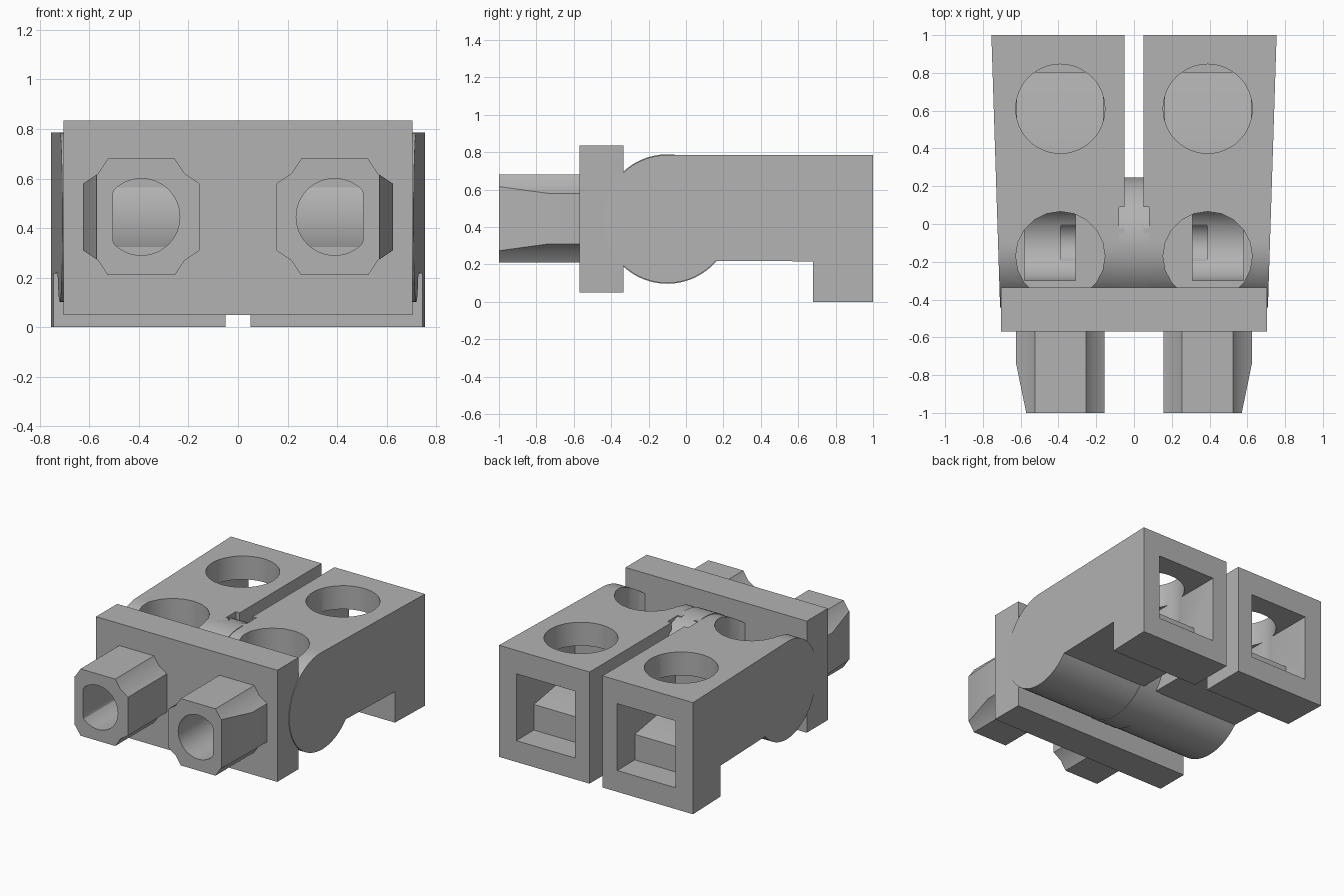
import bpy, bmesh, math

cube = bpy.data.objects.get("Cube")
if cube:
    bpy.data.objects.remove(cube, do_unlink=True)

grey = bpy.data.materials.new("plain_grey")
grey.use_nodes = True
colour = (0.45, 0.45, 0.45, 1)
grey.diffuse_color = colour
grey.node_tree.nodes["Principled BSDF"].inputs["Base Color"].default_value = colour


def place(axis, t, p, q):
    return {"x": (t, p, q), "y": (p, t, q), "z": (p, q, t)}[axis]


def prism(name, points, axis, start, end):
    """Extrude a closed outline along an axis."""
    bm = bmesh.new()
    a = [bm.verts.new(place(axis, start, *p)) for p in points]
    b = [bm.verts.new(place(axis, end, *p)) for p in points]
    bm.faces.new(a)
    bm.faces.new(b[::-1])
    n = len(points)
    for i in range(n):
        j = (i + 1) % n
        bm.faces.new((a[i], b[i], b[j], a[j]))
    bmesh.ops.recalc_face_normals(bm, faces=bm.faces)
    mesh = bpy.data.meshes.new(name)
    bm.to_mesh(mesh)
    bm.free()
    mesh.materials.append(grey)
    obj = bpy.data.objects.new(name, mesh)
    bpy.context.collection.objects.link(obj)
    return obj


def rect(p0, p1, q0, q1):
    return [(p0, q0), (p1, q0), (p1, q1), (p0, q1)]


def arc(p, q, r, first=0, last=360, steps=48):
    count = steps if last - first >= 360 else steps + 1
    angles = [math.radians(first + (last - first) * i / steps) for i in range(count)]
    return [(p + r * math.cos(t), q + r * math.sin(t)) for t in angles]


def activate(obj):
    bpy.ops.object.select_all(action="DESELECT")
    obj.select_set(True)
    bpy.context.view_layer.objects.active = obj


def cut(obj, *args):
    """Subtract a prism and discard the cutter."""
    cutter = prism("cutter", *args)
    cutter.hide_render = True
    mod = obj.modifiers.new("cut", "BOOLEAN")
    mod.operation = "DIFFERENCE"
    mod.solver = "EXACT"
    mod.object = cutter
    activate(obj)
    bpy.ops.object.modifier_apply(modifier=mod.name)
    bpy.data.objects.remove(cutter, do_unlink=True)


def finish(obj, mirror=True):
    activate(obj)
    if mirror:
        mod = obj.modifiers.new("mirror", "MIRROR")
        mod.use_mirror_merge = False
        bpy.ops.object.modifier_apply(modifier=mod.name)
    bpy.ops.object.shade_smooth_by_angle(angle=math.radians(25))


MID, HINGE_Y, HINGE_Z, HINGE_R = 0.39, -0.1, 0.443, 0.342


def bore(side):
    """Prong bore outline, with a flat on the outer side."""
    return [(side * (MID + min(p, 0.115)), q) for p, q in arc(0, 0.445, 0.155)]


# Housing blocks: rounded front, foot at the back, tapered outer wall
outline = arc(HINGE_Y, HINGE_Z, HINGE_R, 90, 319)
outline += [(0.68, 0.217), (0.68, 0), (1, 0), (1, 0.785)]
blocks = prism("housing_blocks", outline, "x", 0.05, 0.8)
for v in blocks.data.vertices:
    if v.co.x > 0.5:
        v.co.x = 0.755 - 0.046 * (1 - v.co.y) / 1.44

# Cable entry with a stepped floor, and the rear screw well
entry = [(1.1, 0.15), (0.805, 0.15), (0.805, 0.33), (0.45, 0.39),
         (0.35, 0.39), (0.35, 0.62), (1.1, 0.62)]
cut(blocks, entry, "x", 0.165, 0.62)
cut(blocks, arc(MID, 0.61, 0.236), "z", 0.45, 1)

# Front well with a round-bottomed chamber and a deeper slot
cut(blocks, arc(MID, -0.17, 0.236, steps=20), "z", 0.46, 1)
cut(blocks, arc(HINGE_Y, HINGE_Z, 0.2), "x", 0.31, 0.58)
cut(blocks, arc(HINGE_Y, 0.33, 0.115), "x", 0.31, 0.39)

# Notch beside the hinge
cut(blocks, rect(0, 0.08, -0.02, 0.09), "z", 0.6, 1)
finish(blocks)

# Hinge disc between the blocks
disc = prism("hinge_disc", arc(HINGE_Y, HINGE_Z, HINGE_R + 0.004, steps=64), "x", -0.08, 0.08)
finish(disc, False)

# Front plate, bored behind each prong
plate = prism("front_plate", rect(-0.705, 0.705, 0.05, 0.835), "y", -0.57, -0.335)
for side in (1, -1):
    cut(plate, bore(side), "y", -0.7, -0.42)
finish(plate, False)

# Prongs: square with notched corners and a tapered outer side
quarter = [(0.235, 0.135), (0.175, 0.175), (0.135, 0.235)]
section = []
for sx, sz, step in ((1, 1, 1), (-1, 1, -1), (-1, -1, 1), (1, -1, -1)):
    section += [(MID + sx * p, 0.445 + sz * q) for p, q in quarter[::step]]
prongs = prism("prongs", section, "y", -1, -0.57)
cut(prongs, [(0.626, -0.73), (0.55, -1.1), (0.8, -1.1), (0.8, -0.73)], "z", 0, 1)
cut(prongs, bore(1), "y", -1.1, -0.5)
finish(prongs)
